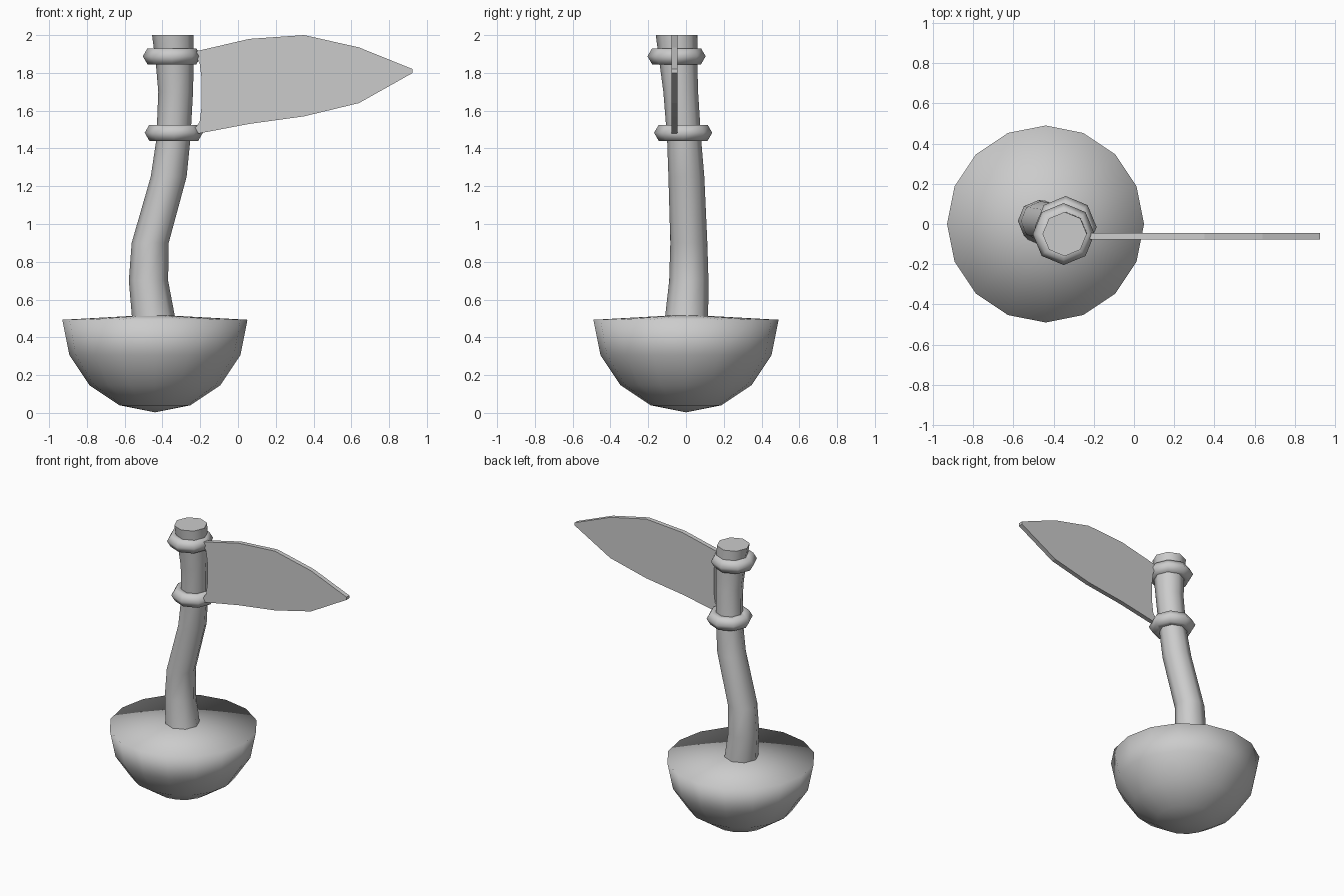
import bpy, bmesh
from math import pi, sin, cos

cube = bpy.data.objects.get("Cube")
if cube:
    bpy.data.objects.remove(cube, do_unlink=True)

grey = bpy.data.materials.new("plain grey")
grey.use_nodes = True
grey.diffuse_color = (0.6, 0.6, 0.6, 1)
grey.node_tree.nodes["Principled BSDF"].inputs["Base Color"].default_value = (0.6, 0.6, 0.6, 1)


def finish(name, bm, smooth=True):
    bmesh.ops.recalc_face_normals(bm, faces=bm.faces[:])
    for face in bm.faces:
        face.smooth = smooth and len(face.verts) <= 4
    mesh = bpy.data.meshes.new(name)
    bm.to_mesh(mesh)
    bm.free()
    mesh.materials.append(grey)
    obj = bpy.data.objects.new(name, mesh)
    bpy.context.collection.objects.link(obj)
    return obj


def loft(bm, sections, sides, closed=False):
    """Skin circular sections (x, y, z, radius); closed joins last to first."""
    loops = [[bm.verts.new((x + r * cos(2 * pi * i / sides),
                            y + r * sin(2 * pi * i / sides), z))
              for i in range(sides)] for x, y, z, r in sections]
    pairs = list(zip(loops, loops[1:]))
    if closed:
        pairs.append((loops[-1], loops[0]))
    for a, b in pairs:
        for i in range(sides):
            j = (i + 1) % sides
            bm.faces.new((a[i], a[j], b[j], b[i]))
    return loops


def fan(bm, loop, tip):
    apex = bm.verts.new(tip)
    for a, b in zip(loop, loop[1:] + loop[:1]):
        bm.faces.new((a, b, apex))


# Half-round base with a very shallow conical top
BASE_X, R = -0.44, 0.49
bm = bmesh.new()
arc = [(BASE_X, 0, R - R * cos(k * pi / 8) + 0.003, R * sin(k * pi / 8)) for k in range(1, 5)]
loops = loft(bm, arc, 16)
fan(bm, loops[0], (BASE_X, 0, 0.003))
fan(bm, loops[-1], (BASE_X, 0, 0.52))
finish("rounded_base", bm)

# Gently curved eight-sided pole
path = [(-0.445, 0.002, 0.49, 0.115), (-0.474, 0.015, 0.7, 0.104),
        (-0.465, 0.015, 0.9, 0.098), (-0.367, 0.002, 1.25, 0.095),
        (-0.342, -0.01, 1.45, 0.09), (-0.33, -0.028, 1.7, 0.092),
        (-0.335, -0.04, 1.85, 0.1), (-0.345, -0.05, 2.0, 0.11)]
bm = bmesh.new()
loops = loft(bm, path, 8)
bm.faces.new(loops[0])
bm.faces.new(loops[-1])
finish("curved_pole", bm)

# Two rings with a hexagonal section
for name, x, y, z in (("upper_ring", -0.35, -0.05, 1.888),
                      ("lower_ring", -0.34, -0.015, 1.483)):
    bm = bmesh.new()
    section = [(x, y, z + 0.049 * sin(k * pi / 3), 0.105 + 0.049 * cos(k * pi / 3))
               for k in range(6)]
    loft(bm, section, 8, closed=True)
    finish(name, bm)

# Thin pennant, its hoist edge curving inward between the rings
outline = [(-0.22, 1.915), (0.06, 1.98), (0.35, 2.0), (0.64, 1.935),
           (0.925, 1.82), (0.925, 1.8), (0.64, 1.64), (0.35, 1.57),
           (0.06, 1.53), (-0.23, 1.475), (-0.23, 1.505), (-0.203, 1.54),
           (-0.193, 1.62), (-0.193, 1.77), (-0.203, 1.85), (-0.22, 1.88)]
bm = bmesh.new()
sheet = bm.faces.new([bm.verts.new((x, -0.076, z)) for x, z in outline])
grown = bmesh.ops.extrude_face_region(bm, geom=[sheet])["geom"]
bmesh.ops.translate(bm, vec=(0, 0.032, 0),
                    verts=[v for v in grown if isinstance(v, bmesh.types.BMVert)])
finish("pennant", bm, smooth=False)
